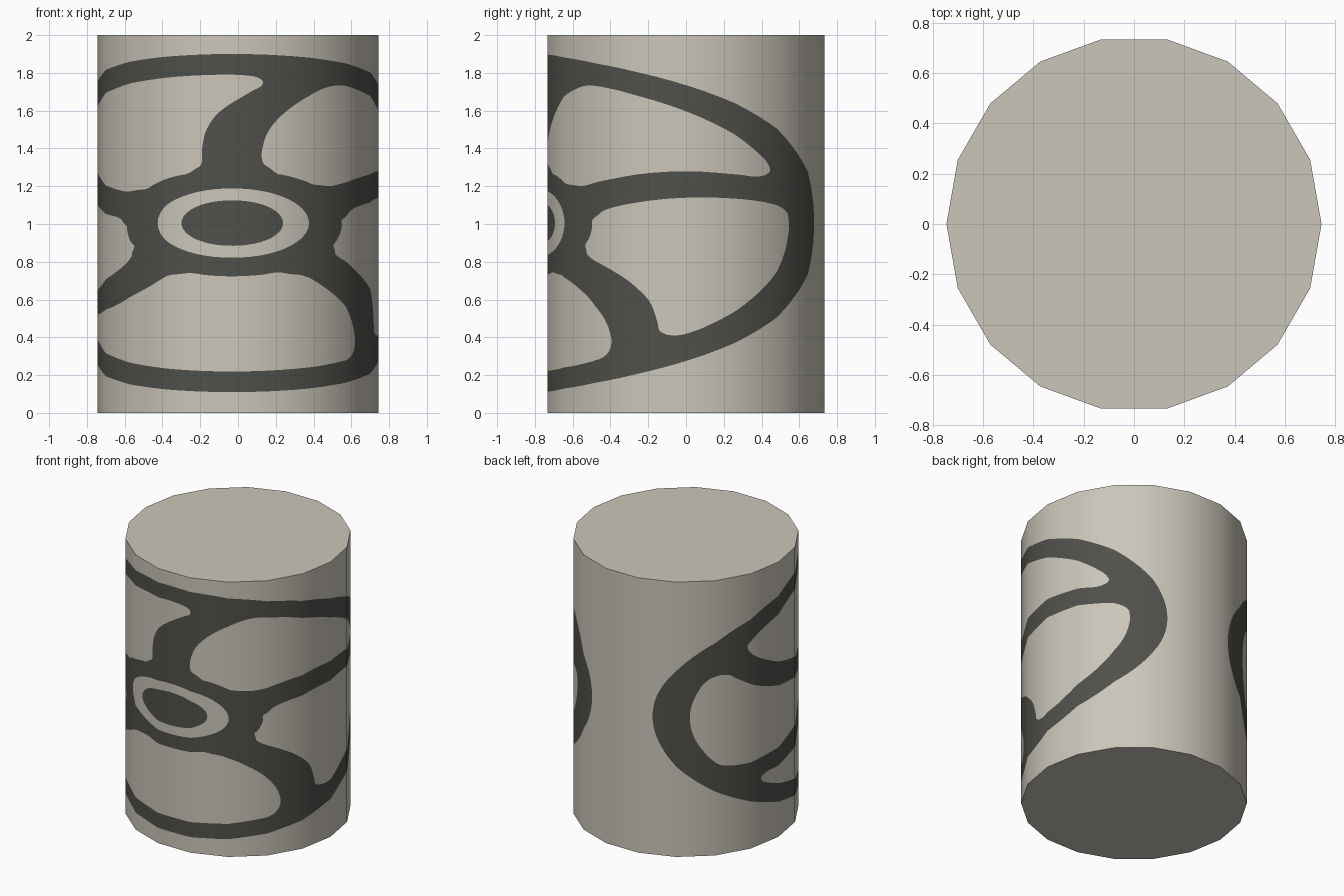
import bpy, bmesh, math
from mathutils import Vector
from mathutils.geometry import delaunay_2d_cdt

if "Cube" in bpy.data.objects:
    bpy.data.objects.remove(bpy.data.objects["Cube"])

R, H, SIDES = 0.745, 2.0, 18
STEP = 360 / SIDES
# Pattern placement on the unrolled wall: one unit = 160 degrees across, 0.895 high
CX, SX, CZ, SZ = -2.5, 160.0, 1.005, 0.895


def material(name, rgb):
    m = bpy.data.materials.new(name)
    m.diffuse_color = (*rgb, 1)
    m.use_nodes = True
    m.node_tree.nodes["Principled BSDF"].inputs["Base Color"].default_value = m.diffuse_color
    return m


def polar(r, deg):
    a = math.radians(deg)
    return (r * math.cos(a), r * math.sin(a))


def turn(p, deg):
    a = math.radians(deg)
    return (p[0] * math.cos(a) - p[1] * math.sin(a), p[0] * math.sin(a) + p[1] * math.cos(a))


def arc(r, a0, a1, n):
    return [polar(r, a0 + (a1 - a0) * i / (n - 1)) for i in range(n)]


def smooth_loop(pts, sub=4):
    """Closed Catmull-Rom curve."""
    out, n = [], len(pts)
    for i in range(n):
        p0, p1, p2, p3 = (Vector(pts[(i + k) % n]) for k in (-1, 0, 1, 2))
        for s in range(sub):
            t = s / sub
            out.append(0.5 * (2 * p1 + (p2 - p0) * t + (2 * p0 - 5 * p1 + 4 * p2 - p3) * t * t
                              + (3 * p1 - p0 - 3 * p2 + p3) * t ** 3))
    return [(p.x, p.y) for p in out]


def inside(p, loop):
    hit = False
    for (x1, y1), (x2, y2) in zip(loop, loop[1:] + loop[:1]):
        if (y1 > p[1]) != (y2 > p[1]) and p[0] < (x2 - x1) * (p[1] - y1) / (y2 - y1) + x1:
            hit = not hit
    return hit


# Edges of the upright curved spoke; the others are turned copies
CW_EDGE = [(0.1, 0.322), (0.079, 0.36), (0.078, 0.44), (0.097, 0.553), (0.145, 0.665),
           (0.22, 0.768), (0.30, 0.815)]
CCW_EDGE = [(0.055, 0.868), (0.078, 0.842), (0.074, 0.808), (0.045, 0.772), (-0.028, 0.665),
            (-0.066, 0.553), (-0.078, 0.44), (-0.08, 0.35), (-0.098, 0.318)]
TURNS = [0, -65, -136, -222, -288, -360]

# Contours: rim, hub rings, then a window between each pair of spokes
loops = [arc(1, 0, 357, 120), arc(0.205, 0, 354, 60), arc(0.1345, 0, 352, 45)]
for a, b in zip(TURNS, TURNS[1:]):
    pts = [turn(p, a) for p in CW_EDGE]
    pts += arc(0.878, 64 + a, 90 + b, 14)
    pts += [turn(p, b) for p in CCW_EDGE]
    pts += arc(0.315, 112 + b, 68 + a, 7)
    loops.append(smooth_loop(pts))

# Unrolled wall: facet lines and contours cut into one flat mesh
verts, edges = [], []
corners = [-170 + STEP * i for i in range(SIDES + 1)]
vb, vt = (0 - CZ) / SZ, (H - CZ) / SZ
for i, d in enumerate(corners):
    u = (d - CX) / SX
    verts += [Vector((u, vb)), Vector((u, vt))]
    edges.append((2 * i, 2 * i + 1))
    if i:
        edges += [(2 * i - 2, 2 * i), (2 * i - 1, 2 * i + 1)]
for lp in loops:
    s, n = len(verts), len(lp)
    verts += [Vector(p) for p in lp]
    edges += [(s + i, s + (i + 1) % n) for i in range(n)]
flat, _, tris, *_ = delaunay_2d_cdt(verts, edges, [], 0, 1e-5)


def wrap(p):
    """Roll a flat point onto the faceted wall."""
    f = (p[0] * SX + CX + 170) / STEP
    i = min(max(int(math.floor(f + 1e-6)), 0), SIDES - 1)
    a0, a1 = (math.radians(100 + STEP * (i + k)) for k in (0, 1))
    t = f - i
    x = R * (math.cos(a0) * (1 - t) + math.cos(a1) * t)
    y = R * (math.sin(a0) * (1 - t) + math.sin(a1) * t)
    return (x, y, min(max(CZ + p[1] * SZ, 0), H))


bm = bmesh.new()
bv = [bm.verts.new(wrap(p)) for p in flat]
for t in tris:
    c = sum((flat[i] for i in t), Vector((0, 0))) / len(t)
    # each contour crossed swaps between light and dark
    dark = sum(inside(c, lp) for lp in loops) % 2
    f = bm.faces.new([bv[i] for i in t])
    f.material_index = dark
bmesh.ops.remove_doubles(bm, verts=bm.verts, dist=1e-4)

# End caps
for z in (0, H):
    ring = [v for v in bm.verts if abs(v.co.z - z) < 1e-4]
    ring.sort(key=lambda v: math.atan2(v.co.y, v.co.x))
    bm.faces.new(ring)
bmesh.ops.recalc_face_normals(bm, faces=bm.faces)

me = bpy.data.meshes.new("patterned_drum")
bm.to_mesh(me)
bm.free()
me.materials.append(material("warm_light_grey", (0.60, 0.565, 0.49)))
me.materials.append(material("dark_grey", (0.08, 0.081, 0.07)))

# Smooth round wall, flat caps
normals = [None] * len(me.loops)
for poly in me.polygons:
    poly.use_smooth = True
    cap = abs(poly.normal.z) > 0.5
    for li in poly.loop_indices:
        co = me.vertices[me.loops[li].vertex_index].co
        normals[li] = poly.normal.copy() if cap else Vector((co.x, co.y, 0)).normalized()
me.normals_split_custom_set(normals)

obj = bpy.data.objects.new("patterned_drum", me)
bpy.context.collection.objects.link(obj)
